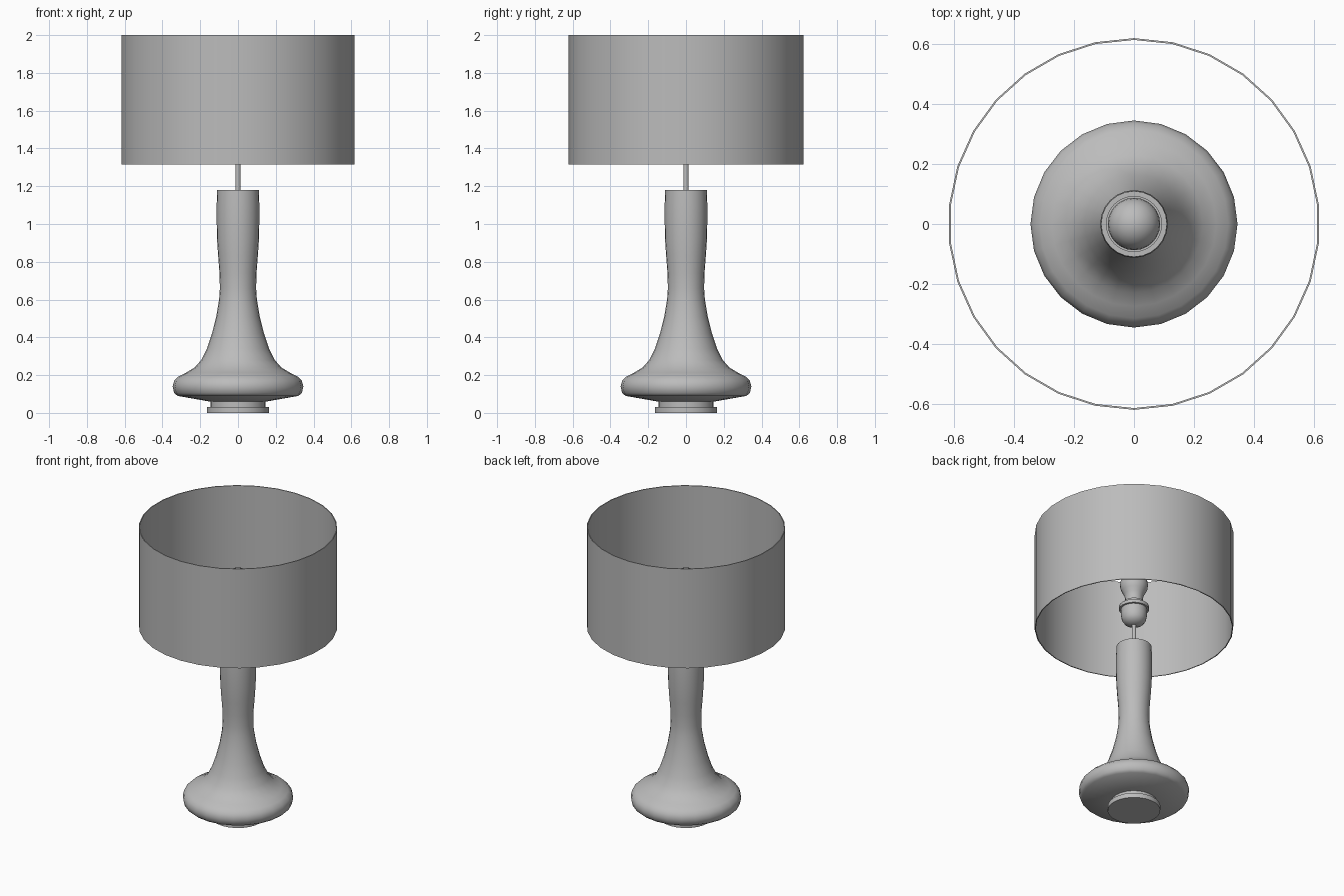
import bpy, bmesh, math

cube = bpy.data.objects.get("Cube")
if cube:
    bpy.data.objects.remove(cube, do_unlink=True)

grey = bpy.data.materials.new("plain grey")
grey.use_nodes = True
grey.diffuse_color = (0.5, 0.5, 0.5, 1)
grey.node_tree.nodes["Principled BSDF"].inputs["Base Color"].default_value = (0.5, 0.5, 0.5, 1)


def lathe(name, profile, sides, closed=False):
    """Turn a list of (radius, height) points around the z axis."""
    bm = bmesh.new()
    rings = []
    for r, z in profile:
        if r == 0:
            rings.append([bm.verts.new((0, 0, z))] * sides)
            continue
        angles = [math.tau * i / sides for i in range(sides)]
        rings.append([bm.verts.new((r * math.sin(a), r * math.cos(a), z)) for a in angles])
    pairs = list(zip(rings, rings[1:]))
    if closed:
        pairs.append((rings[-1], rings[0]))
    for low, high in pairs:
        for i in range(sides):
            j = (i + 1) % sides
            corners = dict.fromkeys((low[i], low[j], high[j], high[i]))
            bm.faces.new(list(corners))
    bmesh.ops.recalc_face_normals(bm, faces=bm.faces)
    mesh = bpy.data.meshes.new(name)
    bm.to_mesh(mesh)
    bm.free()
    mesh.materials.append(grey)
    obj = bpy.data.objects.new(name, mesh)
    bpy.context.collection.objects.link(obj)
    bpy.ops.object.select_all(action="DESELECT")
    obj.select_set(True)
    bpy.context.view_layer.objects.active = obj
    bpy.ops.object.shade_smooth_by_angle(angle=math.radians(40))
    return obj


# Stepped foot
lathe("foot", [(0, 0), (0.165, 0), (0.165, 0.032), (0.145, 0.032),
               (0.145, 0.07), (0, 0.07)], 24)

# Turned body: wide rounded base flowing into a slim neck
lathe("body", [(0, 0.06), (0.15, 0.06), (0.32, 0.09), (0.338, 0.105), (0.346, 0.14),
               (0.338, 0.17), (0.315, 0.193), (0.275, 0.213), (0.23, 0.24),
               (0.195, 0.28), (0.165, 0.34), (0.138, 0.42), (0.115, 0.51),
               (0.1, 0.6), (0.096, 0.66), (0.098, 0.74), (0.105, 0.83),
               (0.111, 0.92), (0.113, 1.02), (0.113, 1.1), (0.11, 1.18), (0, 1.18)], 24)

# Thin rod carrying the socket
lathe("rod", [(0, 1.17), (0.014, 1.17), (0.014, 1.36), (0, 1.36)], 12)

# Bulb socket: rounded cup, collar and upper sleeve
lathe("socket", [(0, 1.335), (0.03, 1.338), (0.058, 1.352), (0.075, 1.375),
                 (0.081, 1.405), (0.081, 1.45), (0.094, 1.45), (0.094, 1.472),
                 (0.075, 1.472), (0.065, 1.5), (0, 1.5)], 24)

# Bulb: narrow throat opening into a globe
globe = [(0.0875 * math.cos(math.radians(a)), 1.625 + 0.0875 * math.sin(math.radians(a)))
         for a in range(-30, 90, 15)]
lathe("bulb", [(0, 1.49), (0.055, 1.49), (0.055, 1.53), (0.062, 1.555)]
      + globe + [(0, 1.7125)], 24)

# Open drum shade with a thin wall
lathe("shade", [(0.615, 1.315), (0.621, 1.315), (0.621, 2), (0.615, 2)], 30, closed=True)
